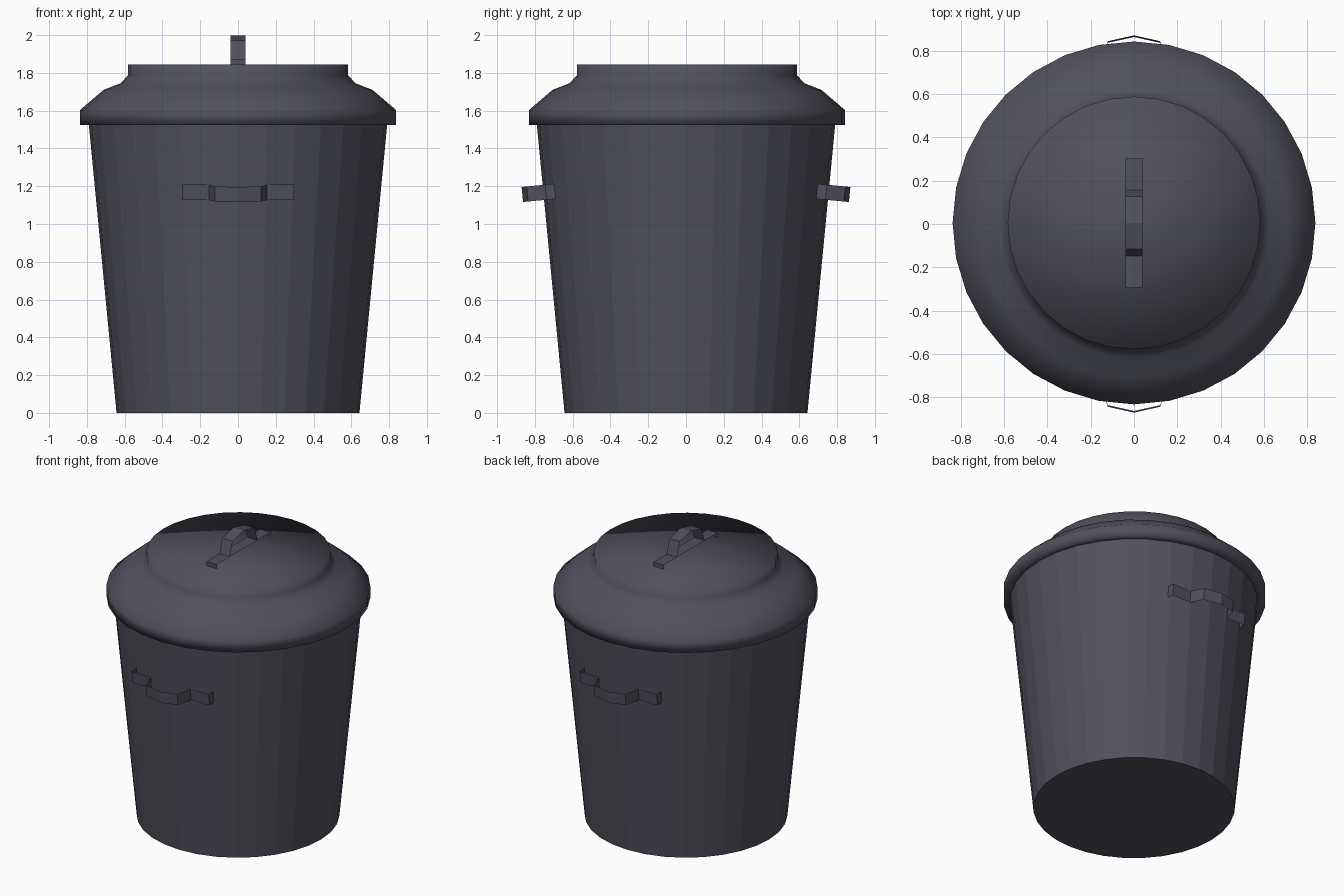
import bpy, bmesh, math
from mathutils import Vector

if "Cube" in bpy.data.objects:
    bpy.data.objects.remove(bpy.data.objects["Cube"])

SIDES = 32
mat = bpy.data.materials.new("dark_plastic")
mat.diffuse_color = (0.08, 0.082, 0.108, 1)
mat.use_nodes = True
mat.node_tree.nodes["Principled BSDF"].inputs["Base Color"].default_value = mat.diffuse_color


def finish(name, bm, smooth=False):
    me = bpy.data.meshes.new(name)
    bm.to_mesh(me)
    bm.free()
    for p in me.polygons:
        p.use_smooth = smooth
    me.materials.append(mat)
    ob = bpy.data.objects.new(name, me)
    bpy.context.collection.objects.link(ob)
    return ob


def lathe(name, profile, cap, y=0.0, smooth=False):
    """Revolve (radius, z) points from bottom to top; cap is the ring index to close."""
    bm = bmesh.new()
    rings = []
    for r, z in profile:
        rings.append([bm.verts.new((r * math.cos(a), y + r * math.sin(a), z))
                      for a in (2 * math.pi * i / SIDES for i in range(SIDES))])
    for lo, hi in zip(rings, rings[1:]):
        for i in range(SIDES):
            j = (i + 1) % SIDES
            bm.faces.new((lo[i], lo[j], hi[j], hi[i]))
    # fan cap
    ring = rings[cap]
    c = bm.verts.new((0, y, profile[cap][1]))
    for i in range(SIDES):
        j = (i + 1) % SIDES
        bm.faces.new((ring[i], ring[j], c) if cap else (ring[j], ring[i], c))
    return finish(name, bm, smooth)


def handle(name, origin, along, out, width=0.08):
    """Bent strap: path of (along, out) offsets swept across its width."""
    path = [(-0.297, -0.065), (-0.297, 0), (-0.153, 0), (-0.121, 0.097), (0, 0.124),
            (0.121, 0.097), (0.153, 0), (0.297, 0), (0.297, -0.065)]
    o, u, n = Vector(origin), Vector(along), Vector(out).normalized()
    w = n.cross(u) * width / 2
    bm = bmesh.new()
    rows = [(bm.verts.new(o + u * a + n * h - w), bm.verts.new(o + u * a + n * h + w))
            for a, h in path]
    for p, q in zip(rows, rows[1:]):
        bm.faces.new((p[0], q[0], q[1], p[1]))
    # base plate under the arch
    bm.faces.new((rows[2][0], rows[6][0], rows[6][1], rows[2][1]))
    return finish(name, bm)


# tapered bin body
lathe("bin_body", [(0.643, 0), (0.793, 1.56)], cap=0)

# domed lid with overhanging rim and raised flat top
lathe("lid", [(0.785, 1.525), (0.837, 1.525), (0.837, 1.603), (0.712, 1.71),
              (0.622, 1.745), (0.583, 1.787), (0.583, 1.845)],
      cap=-1, y=0.005, smooth=True)

# lid handle and the pair of side handles, leaning with the wall
handle("lid_handle", (0, 0.005, 1.874), (0, 1, 0), (0, 0, 1))
for side, name in ((-1, "front_handle"), (1, "back_handle")):
    handle(name, (0, side * 0.743, 1.168), (-side, 0, 0), (0, side, -0.095))
